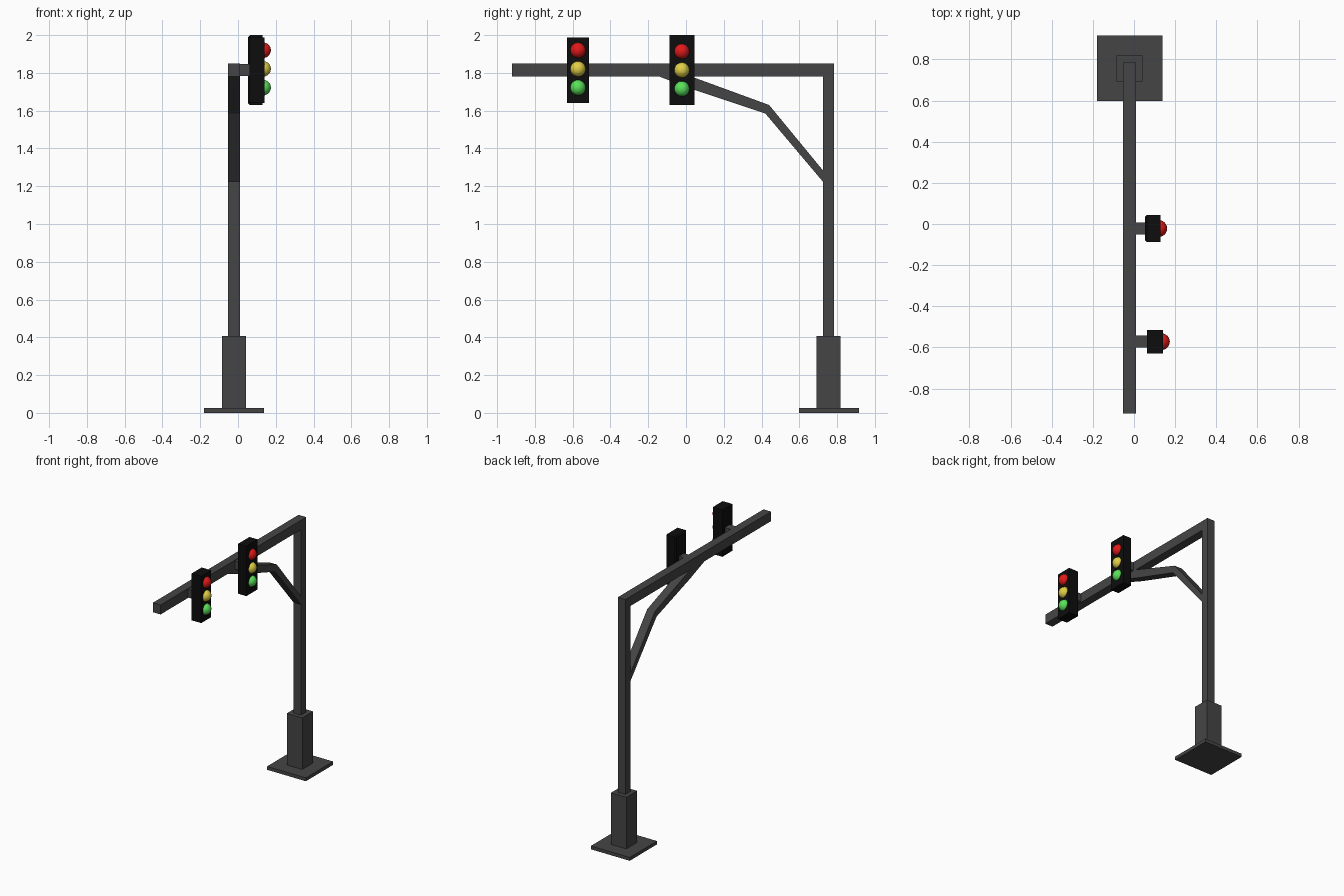
import bpy, bmesh

if "Cube" in bpy.data.objects:
    bpy.data.objects.remove(bpy.data.objects["Cube"])


def material(name, rgb):
    m = bpy.data.materials.new(name)
    m.diffuse_color = (*rgb, 1)
    m.use_nodes = True
    m.node_tree.nodes["Principled BSDF"].inputs["Base Color"].default_value = m.diffuse_color
    return m


METAL = material("dark_metal", (0.06, 0.06, 0.06))
BLACK = material("black_housing", (0.004, 0.004, 0.004))
LENSES = [("red", material("red_lens", (0.75, 0.01, 0.01))),
          ("yellow", material("yellow_lens", (0.75, 0.62, 0.06))),
          ("green", material("green_lens", (0.1, 0.75, 0.1)))]


def finish(bm, name, mat):
    bmesh.ops.recalc_face_normals(bm, faces=bm.faces)
    mesh = bpy.data.meshes.new(name)
    bm.to_mesh(mesh)
    bm.free()
    mesh.materials.append(mat)
    ob = bpy.data.objects.new(name, mesh)
    bpy.context.collection.objects.link(ob)
    return ob


def box(name, x, y, z, mat, back_inset=0.0):
    """Box from (min, max) ranges; back_inset chamfers the rim of the -x face."""
    bm = bmesh.new()
    bmesh.ops.create_cube(bm, size=1)
    for v in bm.verts:
        v.co = [r[0] if c < 0 else r[1] for c, r in zip(v.co, (x, y, z))]
    if back_inset:
        edges = [e for e in bm.edges if all(abs(v.co.x - x[0]) < 1e-5 for v in e.verts)]
        bmesh.ops.bevel(bm, geom=edges, offset=back_inset, segments=1, affect='EDGES')
    return finish(bm, name, mat)


def prism(name, profile, x, mat):
    """Extrude a (y, z) profile along x."""
    bm = bmesh.new()
    face = bm.faces.new([bm.verts.new((x[0], a, b)) for a, b in profile])
    geom = bmesh.ops.extrude_face_region(bm, geom=[face])["geom"]
    verts = [g for g in geom if isinstance(g, bmesh.types.BMVert)]
    bmesh.ops.translate(bm, verts=verts, vec=(x[1] - x[0], 0, 0))
    return finish(bm, name, mat)


def lens(name, center, radius, mat):
    bpy.ops.mesh.primitive_uv_sphere_add(segments=32, ring_count=16, radius=radius, location=center)
    ob = bpy.context.object
    ob.name = name
    ob.data.materials.append(mat)
    bpy.ops.object.shade_smooth()


# Foot plate and pedestal
box("base_plate", (-0.18, 0.138), (0.597, 0.915), (0, 0.025), METAL)
box("pedestal", (-0.084, 0.042), (0.692, 0.818), (0.025, 0.407), METAL)

# Pole and overhead arm as one bent bar
BAR = (-0.053, 0.01)
prism("pole_and_arm", [(0.724, 0.407), (0.784, 0.407), (0.784, 1.85), (-0.92, 1.85),
                       (-0.92, 1.78), (0.724, 1.78)], BAR, METAL)

# Bent brace under the arm
prism("brace", [(0.724, 1.225), (0.724, 1.285), (0.44, 1.63), (0.03, 1.78),
                (-0.14, 1.78), (0.03, 1.715), (0.42, 1.585)], BAR, METAL)

# Two signal heads: y centre, half width, x range, z range, back chamfer
SIGNALS = [("inner", -0.022, 0.066, (0.053, 0.13), (1.63, 2.0), 0.01, 1.815, 0.120),
           ("outer", -0.572, 0.058, (0.062, 0.14), (1.64, 1.987), 0.0, 1.821, 0.133)]
for name, y, w, x, z, chamfer, mid, lens_x in SIGNALS:
    box(name + "_bracket", (0.005, x[0] + 0.01), (y - 0.029, y + 0.029), (1.784, 1.846), METAL)
    box(name + "_housing", x, (y - w, y + w), z, BLACK, chamfer)
    for i, (colour, mat) in enumerate(LENSES):
        lens(f"{name}_{colour}_lens", (lens_x, y, mid + 0.099 * (1 - i)), 0.041, mat)
